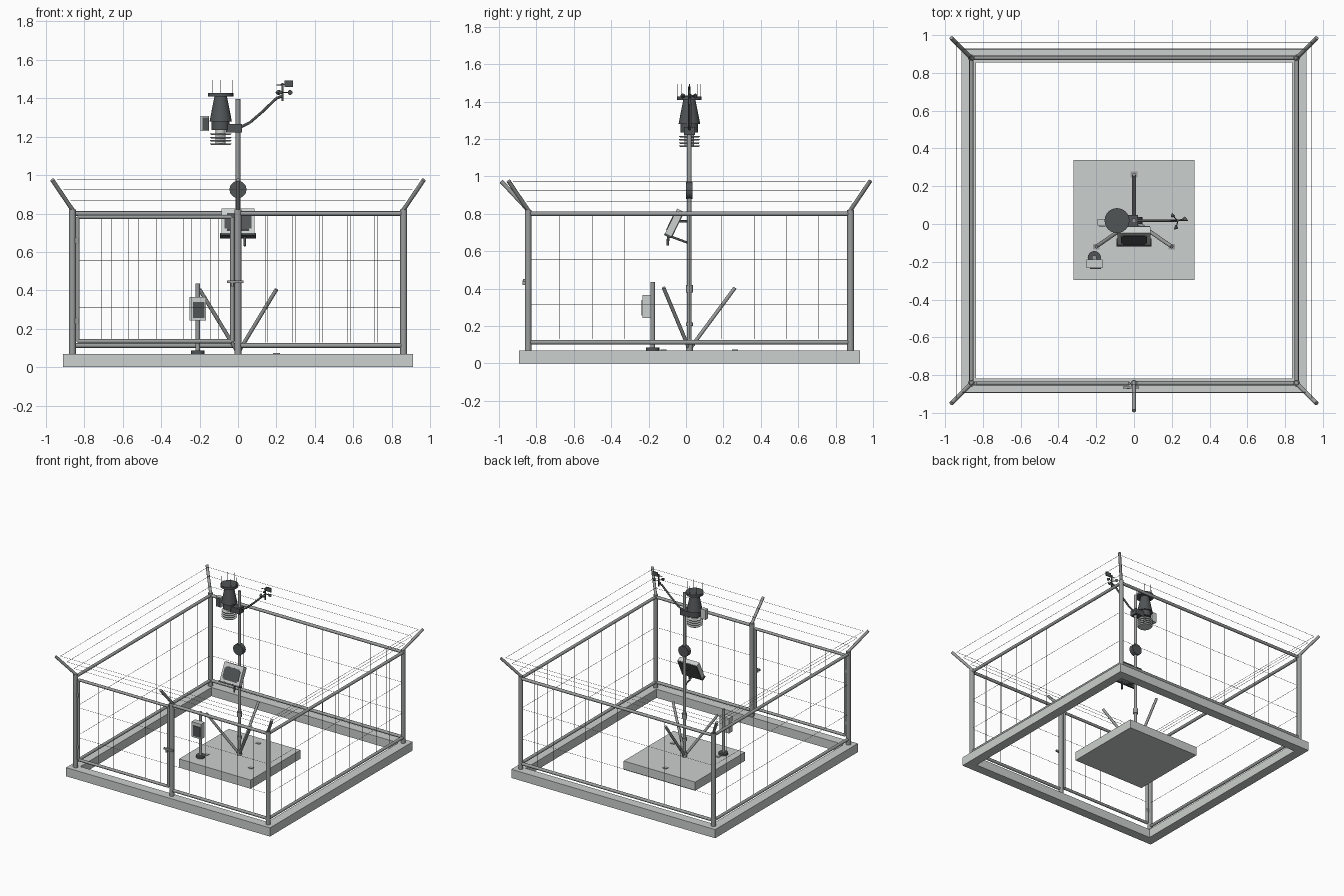
import bpy, bmesh, math
from mathutils import Vector, Matrix

cube = bpy.data.objects.get("Cube")
if cube:
    bpy.data.objects.remove(cube, do_unlink=True)

made = []
CY = 0.018                     # fence and mast centre line in y


def material(name, r, g, b):
    m = bpy.data.materials.new(name)
    m.use_nodes = True
    m.diffuse_color = (r, g, b, 1)
    m.node_tree.nodes["Principled BSDF"].inputs["Base Color"].default_value = (r, g, b, 1)
    return m


concrete = material("pale concrete", 0.6, 0.63, 0.61)
steel = material("galvanised steel", 0.33, 0.345, 0.34)
dark = material("dark plastic", 0.082, 0.09, 0.094)
light = material("light casing", 0.6, 0.63, 0.62)


def finish(name, bm, mat):
    mesh = bpy.data.meshes.new(name)
    bmesh.ops.recalc_face_normals(bm, faces=bm.faces)
    bm.to_mesh(mesh)
    bm.free()
    mesh.materials.append(mat)
    ob = bpy.data.objects.new(name, mesh)
    bpy.context.collection.objects.link(ob)
    made.append(ob)
    return ob


def boxes(name, items, mat, rot=None):
    """Each item is (centre, size); rot turns the boxes about their centres."""
    bm = bmesh.new()
    for centre, size in items:
        m = Matrix.Translation(centre) @ (rot or Matrix()) @ Matrix.Diagonal((*size, 1))
        bmesh.ops.create_cube(bm, size=1, matrix=m)
    return finish(name, bm, mat)


def rods(name, pairs, r, mat, sides=12, r2=None):
    """Round bars, or cones, between pairs of points."""
    bm = bmesh.new()
    for a, b in pairs:
        a, b = Vector(a), Vector(b)
        d = b - a
        m = Matrix.Translation((a + b) / 2) @ d.to_track_quat("Z", "Y").to_matrix().to_4x4()
        bmesh.ops.create_cone(bm, cap_ends=True, segments=sides, radius1=r,
                              radius2=r if r2 is None else r2, depth=d.length, matrix=m)
    return finish(name, bm, mat)


def path(points):
    return list(zip(points, points[1:]))


# Concrete curb ring and central slab
OUT, WID, TOP = 0.912, 0.075, 0.07
mid = OUT - WID / 2
boxes("curb", [((0, CY + s * mid, TOP / 2), (2 * OUT, WID, TOP)) for s in (-1, 1)]
      + [((s * mid, CY, TOP / 2), (WID, 2 * (OUT - WID), TOP)) for s in (-1, 1)], concrete)
boxes("slab", [((0, 0.022, TOP / 2), (0.64, 0.635, TOP))], concrete)

# Corner posts and gate post with outward arms
P, POST_TOP, ARM_TOP = 0.862, 0.82, 0.975
corners = [(-1, -1), (1, -1), (1, 1), (-1, 1)]


def arm_point(c, t):
    reach = P + 0.105 * t
    return Vector((c[0] * reach, CY + c[1] * reach, POST_TOP + (ARM_TOP - POST_TOP) * t))


def gate_arm_point(t):
    return Vector((0, CY - P - 0.145 * t, POST_TOP + (ARM_TOP - POST_TOP) * t))


rods("fence_post", [((x * P, CY + y * P, TOP), (x * P, CY + y * P, POST_TOP)) for x, y in corners]
     + [((0, CY - P, TOP), (0, CY - P, POST_TOP))], 0.018, steel, 16)
rods("post_arm", [(arm_point(c, -0.05), arm_point(c, 1)) for c in corners]
     + [(gate_arm_point(-0.05), gate_arm_point(1))], 0.011, steel)

# Top and bottom rails
rails = []
for z in (0.113, 0.8):
    rails += [((s * P, CY - P, z), (s * P, CY + P, z)) for s in (-1, 1)]
    rails += [((-P, CY + P, z), (P, CY + P, z)), ((0, CY - P, z), (P, CY - P, z))]
rods("fence_rail", rails, 0.012, steel)

# Swinging gate frame, hinges and latch
FY = CY - P
gate = [(-0.835, FY, 0.135), (-0.03, FY, 0.135), (-0.03, FY, 0.782), (-0.835, FY, 0.782)]
rods("gate_frame", path(gate + gate[:1]), 0.011, steel)
boxes("gate_hinge", [((-0.848, FY, z), (0.04, 0.02, 0.03)) for z in (0.24, 0.66)], steel)
boxes("gate_latch", [((-0.015, FY - 0.022, 0.445), (0.085, 0.012, 0.014)),
                     ((-0.03, FY - 0.024, 0.432), (0.012, 0.012, 0.024))], steel)

# Wire mesh infill
LOW, HIGH, THIN = 0.13, 0.79, 0.0012
mesh_wires = []
for k in range(-4, 5):
    mesh_wires += [((s * P, CY + k * 0.173, LOW), (s * P, CY + k * 0.173, HIGH)) for s in (-1, 1)]
for k in range(-5, 6):
    mesh_wires.append(((k * 0.142, CY + P, LOW), (k * 0.142, CY + P, HIGH)))
for k in range(5):
    for x in (0.155 + 0.143 * k, -0.10 - 0.14 * k):
        mesh_wires.append(((x, FY, LOW), (x, FY, HIGH)))
for z in (0.313, 0.555):
    ring = [(x * P, CY + y * P, z) for x, y in corners]
    mesh_wires += path(ring + ring[:1])
rods("mesh_wire", mesh_wires, THIN, steel, 6)

# Strands resting on the upper side of the arms
strands = []
for reach, z in ((0.942, 0.975), (0.908, 0.924), (0.87, 0.866)):
    ring = [(x * reach, CY + y * reach, z) for x, y in corners]
    strands += path(ring + ring[:1])
rods("top_strand", strands, THIN, steel, 6)

# Mast with collars and slanting struts
M = Vector((0, CY, 0))
rods("mast", [(M + Vector((0, 0, TOP)), M + Vector((0, 0, 1.395)))], 0.012, steel, 16)
rods("mast_collar", [(M + Vector((0, 0, z - h)), M + Vector((0, 0, z + h)))
                     for z, h in ((0.40, 0.02), (0.21, 0.01), (0.09, 0.02))], 0.019, steel, 16)
feet = [(0.2, -0.12), (-0.2, -0.12), (0, 0.262)]
rods("mast_strut", [((0, CY, TOP + 0.005), (x, y, 0.405)) for x, y in feet], 0.01, steel)
boxes("anchor_plate", [((x, y, TOP + 0.002), (0.035, 0.03, 0.004)) for x, y in feet], steel)
rods("round_housing", [((0, CY - 0.018, 0.925), (0, CY + 0.018, 0.925))], 0.045, dark, 12)

# Tilted control cabinet with dark panel, back and lower lip
tilt = Matrix.Rotation(math.radians(-26), 4, "X")
box_at = Vector((0, -0.064, 0.752))


def on_box(x, y, z):
    return box_at + tilt @ Vector((x, y, z))


boxes("control_cabinet", [(box_at, (0.174, 0.036, 0.15))], light, tilt)
boxes("cabinet_panel", [(on_box(0, -0.019, -0.004), (0.14, 0.006, 0.078)),
                        (on_box(0, -0.019, -0.004), (0.116, 0.006, 0.1))], dark, tilt)
boxes("cabinet_back", [(on_box(0, 0.021, 0), (0.17, 0.007, 0.145)),
                       (on_box(0, 0, -0.076), (0.186, 0.04, 0.012))], dark, tilt)
rods("cabinet_bracket", [((0, -0.085, 0.68), (0, CY, 0.642)), ((0, -0.04, 0.76), (0, CY, 0.76))],
     0.006, dark)
rods("cabinet_plug", [((0.035, -0.095, 0.68), (0.035, -0.098, 0.63))], 0.007, dark)

# Small instrument post
SX, SY = -0.21, -0.178
rods("side_post", [((SX, SY, TOP), (SX, SY, 0.435))], 0.012, steel, 16)
rods("side_post_flange", [((SX, SY, TOP), (SX, SY, 0.086))], 0.035, dark, 16)
boxes("side_box", [((SX, SY - 0.032, 0.305), (0.085, 0.046, 0.122))], light)
boxes("side_box_panel", [((SX + 0.006, SY - 0.057, 0.298), (0.06, 0.006, 0.082))], dark)

# Sensor head: funnel, collar, louvres and spikes
H = Vector((-0.09, CY, 0))


def head(z):
    return H + Vector((0, 0, z))


rods("rain_funnel", [(head(1.28), head(1.412))], 0.058, dark, 24, 0.032)
rods("funnel_rim", [(head(1.408), head(1.428))], 0.066, dark, 24)
rods("sensor_collar", [(head(1.235), head(1.282))], 0.047, dark, 24)
rods("louvre_core", [(head(1.16), head(1.24))], 0.026, light, 16)
rods("louvre", [(head(z), head(z + 0.008)) for z in (1.157, 1.174, 1.191, 1.208)],
     0.05, light, 24, 0.057)
spikes = []
for k in range(8):
    off = Vector((math.cos(k * math.pi / 4), math.sin(k * math.pi / 4), 0)) * 0.061
    spikes.append((head(1.425) + off, head(1.495) + off))
rods("bird_spike", spikes, THIN, steel, 6)
boxes("head_side_box", [((-0.172, 0.01, 1.268), (0.044, 0.034, 0.078))], light)
boxes("head_side_panel", [((-0.168, -0.009, 1.268), (0.032, 0.006, 0.064))], dark)
boxes("head_bracket", [((-0.02, CY, 1.243), (0.084, 0.06, 0.044))], dark)

# Curved arm carrying the wind vane and cups
arm = [(0.01, CY, 1.248), (0.06, CY, 1.272), (0.125, CY, 1.328), (0.2, CY, 1.4), (0.23, CY, 1.412)]
rods("sensor_arm", path(arm), 0.007, dark)
V = Vector((0.232, CY, 0))
rods("vane_stem", [(V + Vector((0, 0, 1.385)), V + Vector((0, 0, 1.48)))], 0.006, dark)
boxes("vane_tail", [((0.264, CY, 1.476), (0.046, 0.006, 0.034))], dark)
rods("vane_pointer", [((0.2, CY, 1.468), (0.245, CY, 1.472))], 0.003, dark, 8)
spokes, cups = [], []
for k in range(3):
    a = k * math.tau / 3 + 0.3
    out = Vector((math.cos(a), math.sin(a), 0))
    side = Vector((-out.y, out.x, 0)) * 0.009
    tip = V + out * 0.038 + Vector((0, 0, 1.43))
    spokes.append((V + Vector((0, 0, 1.43)), tip))
    cups.append((tip - side, tip + side))
rods("cup_spoke", spokes, 0.003, dark, 8)
rods("wind_cup", cups, 0.013, dark, 12, 0.004)

# Smooth round parts while keeping sharp edges
for ob in bpy.context.selected_objects:
    ob.select_set(False)
for ob in made:
    ob.select_set(True)
bpy.context.view_layer.objects.active = made[0]
bpy.ops.object.shade_smooth_by_angle(angle=math.radians(40))
